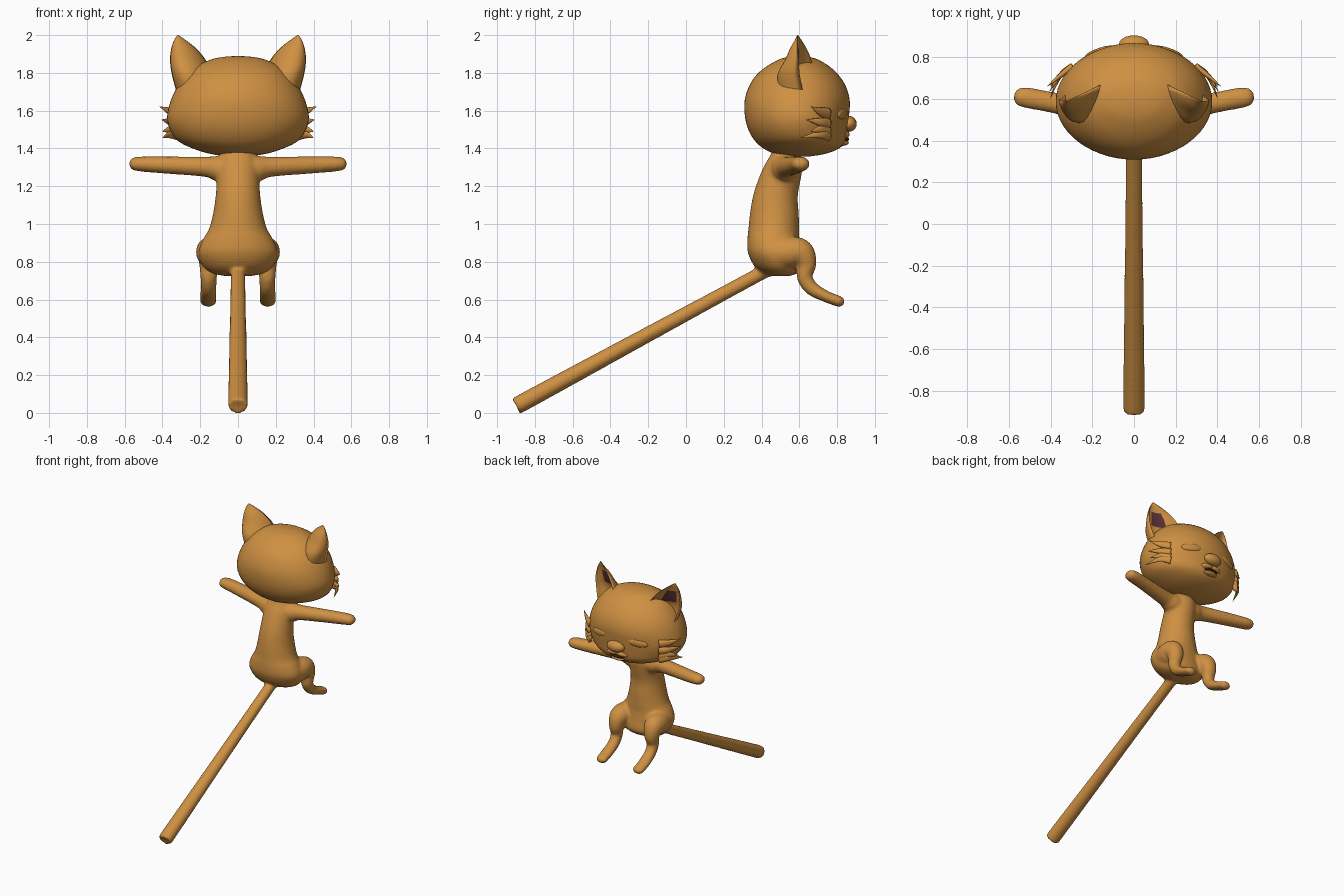
import bpy, bmesh, math
from mathutils import Vector, Matrix

if "Cube" in bpy.data.objects:
    bpy.data.objects.remove(bpy.data.objects["Cube"])

X, Z = Vector((1, 0, 0)), Vector((0, 0, 1))


def material(name, rgb):
    m = bpy.data.materials.new(name)
    m.diffuse_color = (*rgb, 1)
    m.use_nodes = True
    m.node_tree.nodes["Principled BSDF"].inputs["Base Color"].default_value = m.diffuse_color
    return m


FUR = material("orange fur", (0.62, 0.28, 0.055))
INNER = material("dark inner ear", (0.10, 0.03, 0.035))
DARK = material("dark mouth", (0.035, 0.012, 0.01))


def finish(name, bm, mats):
    bmesh.ops.recalc_face_normals(bm, faces=bm.faces)
    me = bpy.data.meshes.new(name)
    bm.to_mesh(me)
    bm.free()
    for m in mats:
        me.materials.append(m)
    for p in me.polygons:
        p.use_smooth = True
    ob = bpy.data.objects.new(name, me)
    bpy.context.collection.objects.link(ob)
    return ob


def resample(rows, steps):
    """Catmull-Rom through rows of numbers."""
    out, n = [], len(rows)
    for i in range(n - 1):
        p = [rows[max(0, min(n - 1, i + k))] for k in (-1, 0, 1, 2)]
        for j in range(steps):
            t = j / steps
            out.append([0.5 * (2 * b + (c - a) * t + (2 * a - 5 * b + 4 * c - d) * t * t
                               + (3 * b - a - 3 * c + d) * t ** 3) for a, b, c, d in zip(*p)])
    return out + [list(rows[-1])]


def skin(bm, rings):
    """Bridge point rings into a closed skin."""
    vs = [[bm.verts.new(p) for p in r] for r in rings]
    n = len(vs[0])
    faces = [bm.faces.new((a[i], a[(i + 1) % n], b[(i + 1) % n], b[i]))
             for a, b in zip(vs, vs[1:]) for i in range(n)]
    bm.faces.new(vs[0])
    bm.faces.new(vs[-1])
    return faces


def limb(bm, rows, ref, steps=5, sides=20, tip=True):
    """Swept tube: rows of x, y, z, radius along ref, other radius; rounded end."""
    rows = resample(rows, steps)
    end = Vector(rows[-1][:3])
    d = (end - Vector(rows[-2][:3])).normalized()
    if tip:
        a0, b0 = rows[-1][3:]
        for k in range(1, 6):
            a = k * math.pi / 10.3
            rows.append([*(end + d * min(a0, b0) * math.sin(a)), a0 * math.cos(a), b0 * math.cos(a)])
    pts = [Vector(r[:3]) for r in rows]
    rings = []
    for i, r in enumerate(rows):
        t = (pts[min(i + 1, len(pts) - 1)] - pts[max(i - 1, 0)]).normalized()
        n = t.cross(ref).normalized()
        s = n.cross(t)
        rings.append([pts[i] + s * r[3] * math.cos(u) + n * r[4] * math.sin(u)
                      for u in [2 * math.pi * k / sides for k in range(sides)]])
    skin(bm, rings)


def stack(bm, rows, steps=4, sides=40):
    """Horizontal ovals: rows of z, half width, back y, front y."""
    rings = []
    for z, w, y0, y1 in resample(rows, steps):
        rings.append([(w * math.cos(u), (y0 + y1) / 2 + (y1 - y0) / 2 * math.sin(u), z)
                      for u in [2 * math.pi * k / sides for k in range(sides)]])
    skin(bm, rings)


def blob(name, loc, size, mat, turn=0, tilt=0):
    bm = bmesh.new()
    m = (Matrix.Translation(loc) @ Matrix.Rotation(turn, 4, 'Z') @ Matrix.Rotation(tilt, 4, 'Y')
         @ Matrix.Diagonal((*size, 1)))
    bmesh.ops.create_uvsphere(bm, u_segments=24, v_segments=14, radius=1, matrix=m)
    return finish(name, bm, [mat])


# body with arms, legs and tail, fused into one skin
bm = bmesh.new()
stack(bm, [(0.725, .07, .45, .55), (0.74, .14, .41, .59), (0.78, .188, .36, .62),
           (0.85, .210, .327, .61), (0.92, .185, .325, .60), (0.97, .155, .33, .60),
           (1.05, .133, .338, .597), (1.15, .118, .355, .592), (1.25, .112, .388, .61),
           (1.32, .108, .42, .617), (1.37, .09, .45, .59), (1.43, .08, .47, .58)])
for s in (-1, 1):
    limb(bm, [(s * .04, .52, 1.29, .08, .075), (s * .11, .525, 1.295, .07, .068),
              (s * .17, .535, 1.303, .056, .054), (s * .38, .58, 1.312, .05, .046),
              (s * .50, .603, 1.317, .05, .041), (s * .54, .608, 1.318, .046, .037)], Vector((0, 1, 0)))
    limb(bm, [(s * .11, .47, .84, .09, .085), (s * .137, .54, .85, .085, .085),
              (s * .148, .605, .845, .073, .077), (s * .152, .637, .79, .055, .055),
              (s * .155, .628, .72, .044, .042), (s * .155, .665, .66, .042, .038),
              (s * .157, .74, .617, .044, .031), (s * .157, .81, .59, .043, .03)], X)
limb(bm, [(0, .46, .775, .045, .045), (0, .38, .73, .04, .037), (0, -.1, .47, .044, .04),
          (0, -.84, .068, .053, .047), (0, -.862, .056, .05, .043)], X)
body = finish("body_with_limbs_and_tail", bm, [FUR])
rm = body.modifiers.new("fuse", 'REMESH')
rm.mode, rm.voxel_size, rm.use_smooth_shade = 'VOXEL', 0.011, True
sm = body.modifiers.new("soften", 'SMOOTH')
sm.factor, sm.iterations = 0.5, 6

# head
bm = bmesh.new()
stack(bm, [(1.357, .05, .55, .65), (1.372, .15, .47, .74), (1.40, .24, .41, .81),
           (1.44, .318, .365, .845), (1.50, .36, .33, .855), (1.57, .375, .312, .863),
           (1.65, .357, .31, .867), (1.72, .325, .33, .85), (1.78, .282, .365, .815),
           (1.83, .228, .42, .765), (1.87, .145, .49, .70), (1.884, .08, .54, .65),
           (1.889, .02, .58, .60)], sides=56)
finish("head", bm, [FUR])


# ears: hollow shells, with a dark patch inside
def ear(s):
    bm = bmesh.new()
    rings = []
    n = 24
    for z, x0, x1, y, d in resample([(1.68, .14, .32, .655, .16), (1.79, .135, .35, .64, .15),
                                     (1.87, .172, .36, .63, .10), (1.93, .222, .353, .615, .06),
                                     (1.97, .272, .34, .602, .025), (2.0, .316, .322, .592, .004)], 4):
        c, w = (x0 + x1) / 2, (x1 - x0) / 2
        ring = []
        for k in range(n):
            u = 2 * math.pi * k / n
            q = math.sin(u)
            depth = d * (-q if q < 0 else .55 * q)
            ring.append((s * (c + w * math.cos(u)), y - .35 * w * math.cos(u) - depth, z))
        rings.append(ring)
    for i, f in enumerate(skin(bm, rings)):
        k, z = i % n, f.calc_center_median().z
        if 4 <= k <= 7 and 1.83 < z < 1.925:
            f.material_index = 1
    finish("ear", bm, [FUR, INNER])


# cheek tufts
def tufts(s):
    for z0, tip in ((1.595, (.415, .66, 1.622)), (1.54, (.405, .635, 1.552)),
                    (1.475, (.40, .605, 1.455)), (1.50, (.40, .66, 1.49))):
        bm = bmesh.new()
        limb(bm, [(s * .295, .755, z0 - .01, .03, .018), (s * .355, .71, z0, .022, .012),
                  (s * tip[0], tip[1], tip[2], .001, .001)], Z, 4, 10, False)
        finish("cheek_tuft", bm, [FUR])


for s in (-1, 1):
    ear(s)
    tufts(s)
    # closed eyelids and muzzle pads
    blob("eyelid", (s * .165, .826, 1.585), (.075, .018, .03), FUR, -s * .33, s * .12)
    blob("muzzle_pad", (s * .04, .835, 1.473), (.055, .03, .022), FUR, -s * .2, s * .1)

# nose and mouth
blob("nose", (0, .862, 1.53), (.072, .042, .042), FUR)
blob("mouth", (0, .838, 1.449), (.06, .026, .014), DARK)
blob("lower_lip", (0, .828, 1.43), (.06, .034, .016), FUR)
